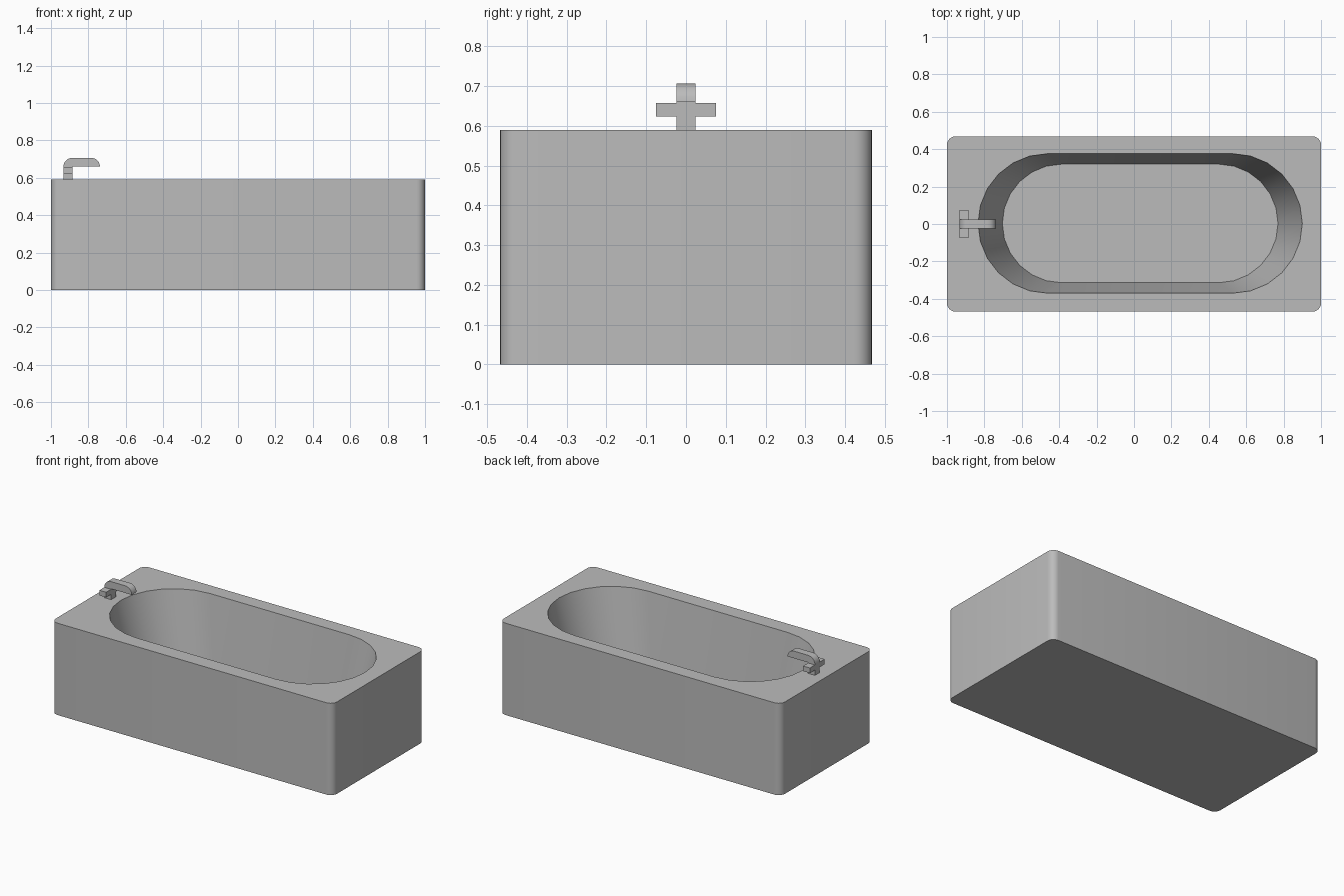
import bpy
import bmesh
from math import cos, sin, pi, radians

cube = bpy.data.objects.get("Cube")
if cube:
    bpy.data.objects.remove(cube, do_unlink=True)

grey = bpy.data.materials.new("grey")
grey.use_nodes = True
grey.diffuse_color = (0.5, 0.5, 0.5, 1)
grey.node_tree.nodes["Principled BSDF"].inputs["Base Color"].default_value = (0.5, 0.5, 0.5, 1)


def finish(bm, name):
    """Turn a bmesh into a named, shaded object."""
    bmesh.ops.recalc_face_normals(bm, faces=bm.faces)
    mesh = bpy.data.meshes.new(name)
    bm.to_mesh(mesh)
    bm.free()
    mesh.materials.append(grey)
    obj = bpy.data.objects.new(name, mesh)
    bpy.context.collection.objects.link(obj)
    bpy.ops.object.select_all(action='DESELECT')
    obj.select_set(True)
    bpy.context.view_layer.objects.active = obj
    bpy.ops.object.shade_smooth_by_angle(angle=radians(30))
    return obj


def rounded_outline(half_x, half_y, radius, steps):
    """Counter-clockwise rounded rectangle; full radius gives a stadium."""
    points = []
    for quarter, (sx, sy) in enumerate([(1, 1), (-1, 1), (-1, -1), (1, -1)]):
        for i in range(steps + 1):
            a = (quarter + i / steps) * pi / 2
            points.append((sx * (half_x - radius) + radius * cos(a),
                           sy * (half_y - radius) + radius * sin(a)))
    return points


def ring(bm, outline, z, scale=1, cx=0, cy=0):
    return [bm.verts.new((cx + x * scale, cy + y * scale, z)) for x, y in outline]


def bridge(bm, low, high):
    n = len(low)
    for i in range(n):
        j = (i + 1) % n
        bm.faces.new((low[i], low[j], high[j], high[i]))


def loop_edges(bm, verts):
    return [bm.edges.get((v, verts[i - 1])) for i, v in enumerate(verts)]


# Tub: rounded block with a tapering oval basin
HEIGHT, FLOOR = 0.59, 0.08
bm = bmesh.new()
block = rounded_outline(1.0, 0.468, 0.045, 6)
oval = rounded_outline(0.867, 0.373, 0.3729, 6)
base = ring(bm, block, 0)
top = ring(bm, block, HEIGHT)
rim = ring(bm, oval, HEIGHT, 1, 0.033, 0.003)
floor = ring(bm, oval, FLOOR, 0.85, 0.033, 0.003)
bridge(bm, base, top)
bridge(bm, floor, rim)
bm.faces.new(base)
bm.faces.new(floor)
bmesh.ops.triangle_fill(bm, use_beauty=True, normal=(0, 0, 1),
                        edges=loop_edges(bm, top) + loop_edges(bm, rim))
bmesh.ops.remove_doubles(bm, verts=bm.verts, dist=0.001)
finish(bm, "bathtub")


def box(name, x0, x1, half_y, z0, z1):
    bm = bmesh.new()
    bmesh.ops.create_cube(bm, size=1)
    for v in bm.verts:
        v.co = (x0 if v.co.x < 0 else x1,
                half_y if v.co.y > 0 else -half_y,
                z0 if v.co.z < 0 else z1)
    return finish(bm, name)


# Tap: stem and cross handle
BACK, FRONT = -0.933, -0.885
box("tap_stem", BACK, FRONT, 0.024, HEIGHT, 0.66)
box("tap_handle", BACK, FRONT, 0.075, 0.624, 0.657)

# Spout: flat underside, rounded upper corners
R, TIP, UNDER = 0.046, -0.738, 0.66
profile = []
for cx, start in ((TIP - R, 0), (BACK + R, pi / 2)):
    for i in range(7):
        a = start + i / 6 * pi / 2
        profile.append((cx + R * cos(a), UNDER + R * sin(a)))
bm = bmesh.new()
sides = [[bm.verts.new((x, y, z)) for x, z in profile] for y in (-0.024, 0.024)]
bridge(bm, *sides)
for side in sides:
    bm.faces.new(side)
finish(bm, "tap_spout")
